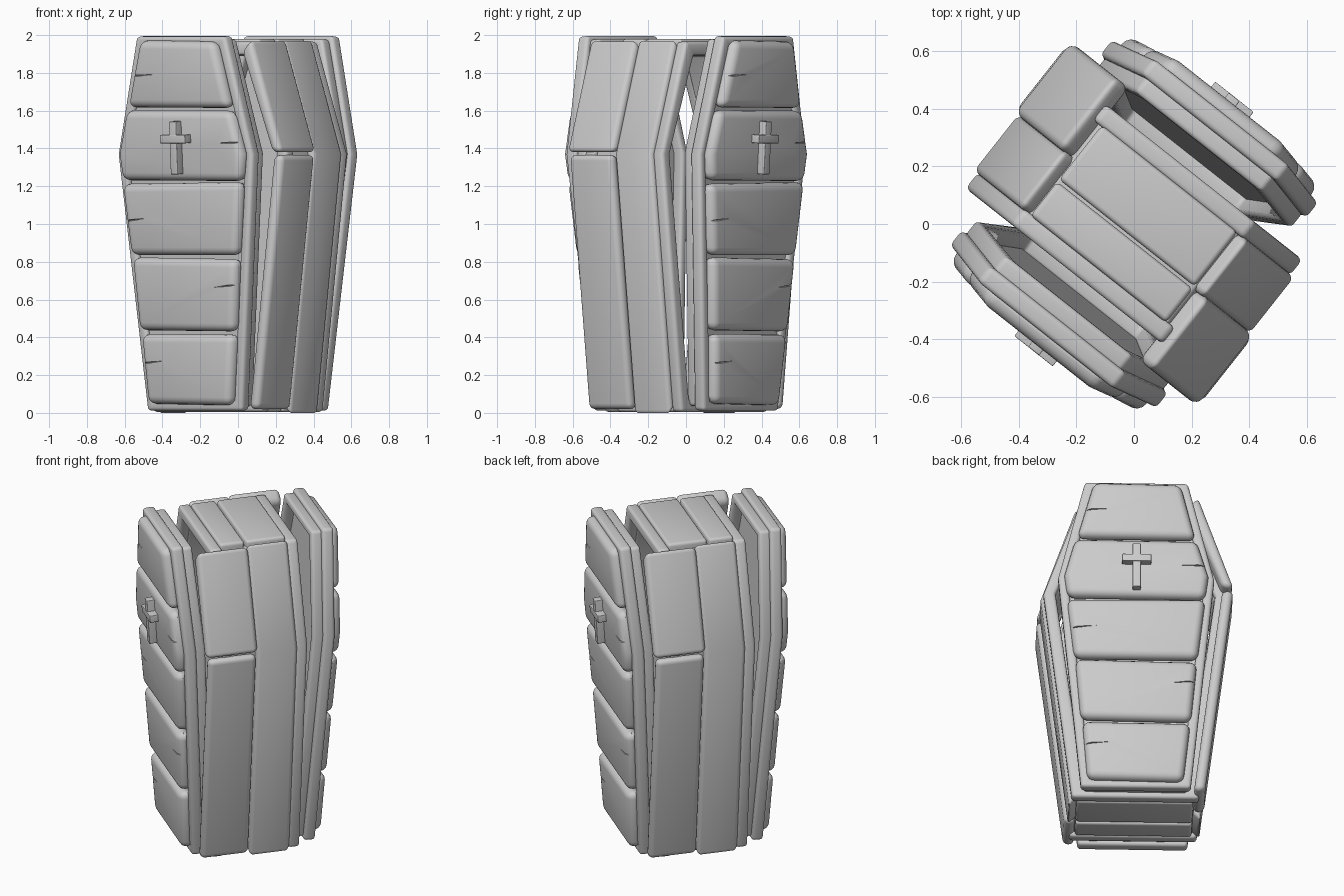
import bpy, bmesh, math, random
from mathutils import Matrix

random.seed(4)
if "Cube" in bpy.data.objects:
    bpy.data.objects.remove(bpy.data.objects["Cube"])

grey = bpy.data.materials.new("plain_grey")
grey.use_nodes = True
grey.diffuse_color = (0.6, 0.6, 0.6, 1)
grey.node_tree.nodes["Principled BSDF"].inputs["Base Color"].default_value = (0.6, 0.6, 0.6, 1)

TURN = Matrix.Rotation(math.radians(-38.3), 4, "Z")
HALF_TURN = Matrix.Rotation(math.pi, 4, "Z")
# Lids lean outward at the top
LEAN = (Matrix.Translation((0, -0.42, 1.35)) @ Matrix.Rotation(0.06, 4, "X")
        @ Matrix.Translation((0, 0.42, -1.35)))


def place(bm, name, bevel, copies=2, local=Matrix(), cutters=()):
    """Bevel and cut a mesh, then place it once or twice about the vertical axis."""
    bmesh.ops.recalc_face_normals(bm, faces=bm.faces)
    mesh = bpy.data.meshes.new(name)
    bm.to_mesh(mesh)
    bm.free()
    mesh.materials.append(grey)
    ob = bpy.data.objects.new(name, mesh)
    bpy.context.collection.objects.link(ob)
    if bevel:
        mod = ob.modifiers.new("round", "BEVEL")
        mod.width, mod.segments, mod.limit_method = bevel, 4, "ANGLE"
    for cut in cutters:
        mod = ob.modifiers.new("crack", "BOOLEAN")
        mod.operation, mod.object, mod.solver = "DIFFERENCE", cut, "EXACT"
    graph = bpy.context.evaluated_depsgraph_get()
    final = bpy.data.meshes.new_from_object(ob.evaluated_get(graph))
    ob.modifiers.clear()
    ob.data = final
    for cut in cutters:
        bpy.data.objects.remove(cut)
    obs = [ob]
    if copies == 2:
        ob.name = name + "_front"
        twin = bpy.data.objects.new(name + "_back", final)
        bpy.context.collection.objects.link(twin)
        obs.append(twin)
    bpy.ops.object.select_all(action="DESELECT")
    ob.select_set(True)
    bpy.context.view_layer.objects.active = ob
    bpy.ops.object.shade_smooth_by_angle(angle=math.radians(40))
    for o, spin in zip(obs, (Matrix(), HALF_TURN)):
        o.matrix_world = TURN @ spin @ local


def slab(name, pts, y0, y1, bevel, hole=None, **kw):
    """Extrude an x-z outline from y0 to y1; a hole outline leaves only a frame."""
    bm = bmesh.new()
    ring = [bm.verts.new((x, y0, z)) for x, z in pts]
    if hole:
        core = [bm.verts.new((x, y0, z)) for x, z in hole]
        for i in range(len(ring)):
            bm.faces.new((ring[i - 1], ring[i], core[i], core[i - 1]))
    else:
        bm.faces.new(ring)
    out = bmesh.ops.extrude_face_region(bm, geom=bm.faces[:], use_keep_orig=True)
    verts = [g for g in out["geom"] if isinstance(g, bmesh.types.BMVert)]
    bmesh.ops.translate(bm, verts=verts, vec=(0, y1 - y0, 0))
    place(bm, name, bevel, **kw)


def mirrored(side):
    return side + [(-x, z) for x, z in reversed(side)]


def grow(side, d):
    (a, za), (b, zb), (c, zc) = side
    return [(a + d, za - d), (b + d, zb), (c + d, zc + d)]


def frame(name, side, width, y0, y1, bevel, **kw):
    slab(name, mirrored(side), y0, y1, bevel, hole=mirrored(grow(side, -width)), **kw)


def width_at(side, z):
    (a, za), (b, zb), (c, zc) = side
    return a + (b - a) * (z - za) / (zb - za) if z < zb else b + (c - b) * (z - zb) / (zc - zb)


def crack(x, y, z, side):
    """Thin wedge cutter running inward from a plank's end."""
    bm = bmesh.new()
    bmesh.ops.create_cone(bm, segments=4, radius1=0.022, radius2=0.001, depth=0.15, cap_ends=True)
    bmesh.ops.rotate(bm, verts=bm.verts, matrix=Matrix.Rotation(-side * math.pi / 2, 3, "Y"))
    bmesh.ops.scale(bm, verts=bm.verts, vec=(1, 1, 0.25))
    bmesh.ops.rotate(bm, verts=bm.verts, matrix=Matrix.Rotation(random.uniform(-0.15, 0.15), 3, "Y"))
    bmesh.ops.translate(bm, verts=bm.verts, vec=(x, y, z))
    bmesh.ops.recalc_face_normals(bm, faces=bm.faces)
    mesh = bpy.data.meshes.new("crack_cutter")
    bm.to_mesh(mesh)
    bm.free()
    ob = bpy.data.objects.new("crack_cutter", mesh)
    ob.hide_render = True
    bpy.context.collection.objects.link(ob)
    return ob


def jitter(v, amount=0.006):
    return v + random.uniform(-amount, amount)


# Lid: rim, inner lip and closed panel
LID = [(0.32, 0.01), (0.455, 1.37), (0.30, 1.995)]
frame("lid_rim", LID, 0.055, -0.455, -0.385, 0.02, local=LEAN)
frame("lid_lip", grow(LID, -0.02), 0.05, -0.395, -0.325, 0.018, local=LEAN)
slab("lid_panel", mirrored(grow(LID, -0.045)), -0.43, -0.385, 0, local=LEAN)

# Lid planks with one cracked end each
inner = grow(LID, -0.04)
for i, (z0, z1) in enumerate([(0.045, 0.42), (0.435, 0.82), (0.835, 1.22), (1.235, 1.605), (1.62, 1.975)]):
    levels = [z0, 1.37, z1] if z0 < 1.37 < z1 else [z0, z1]
    right = [(jitter(width_at(inner, z)), jitter(z)) for z in levels]
    left = [(-jitter(width_at(inner, z)), jitter(z)) for z in reversed(levels)]
    side = 1 if i % 2 else -1
    z = z0 + random.uniform(0.3, 0.7) * (z1 - z0)
    cut = crack(side * (width_at(inner, z) - 0.08), -0.507, z, side)
    slab(f"lid_plank_{i + 1}", right + left, -0.505, -0.42, 0.045, local=LEAN, cutters=[cut])

# Cross on each lid
UP, ARM = 0.024, 0.085
slab("cross_post", [(-UP, 1.27), (UP, 1.27), (UP, 1.55), (-UP, 1.55)], -0.55, -0.49, 0.004, local=LEAN)
slab("cross_arm", [(-ARM, 1.435), (ARM, 1.435), (ARM, 1.48), (-ARM, 1.48)], -0.555, -0.49, 0.004, local=LEAN)

# Open body: shell ring and raised edge rims
BODY = [(0.345, 0.03), (0.51, 1.37), (0.305, 1.94)]
frame("body_shell", BODY, 0.05, -0.21, 0.21, 0.01, copies=1)
frame("body_rim", grow(BODY, 0.025), 0.07, -0.265, -0.195, 0.02)

# Side boards: one thin bent board and two thick boards per side
outer, inner = grow(BODY, 0.04), grow(BODY, -0.02)
slab("thin_side_board", outer + inner[::-1], -0.05, 0.2, 0.025)
outer, inner = grow(BODY, 0.06), grow(BODY, -0.005)
(a, za), (b, zb), (c, zc) = outer
(d, zd), (e, ze), (f, zf) = inner
slab("thick_lower_board", [(a, 0.02), (b, zb - 0.005), (e, ze - 0.005), (d, 0.02)],
     -0.345, -0.055, 0.03)
slab("thick_upper_board", [(b, zb + 0.01), (c, zc - 0.02), (f, zf - 0.02), (e, ze + 0.01)],
     -0.36, -0.045, 0.03)

# Head and foot boards
for name, z0, z1, w in (("head", 1.89, 1.98, 0.3), ("foot", 0.005, 0.085, 0.34)):
    for part, y0, y1 in (("wide_board", -0.04, 0.2), ("narrow_board", -0.2, -0.05)):
        slab(f"{name}_{part}", [(-w, z0), (w, z0), (w, z1), (-w, z1)], y0, y1, 0.018, copies=1)
